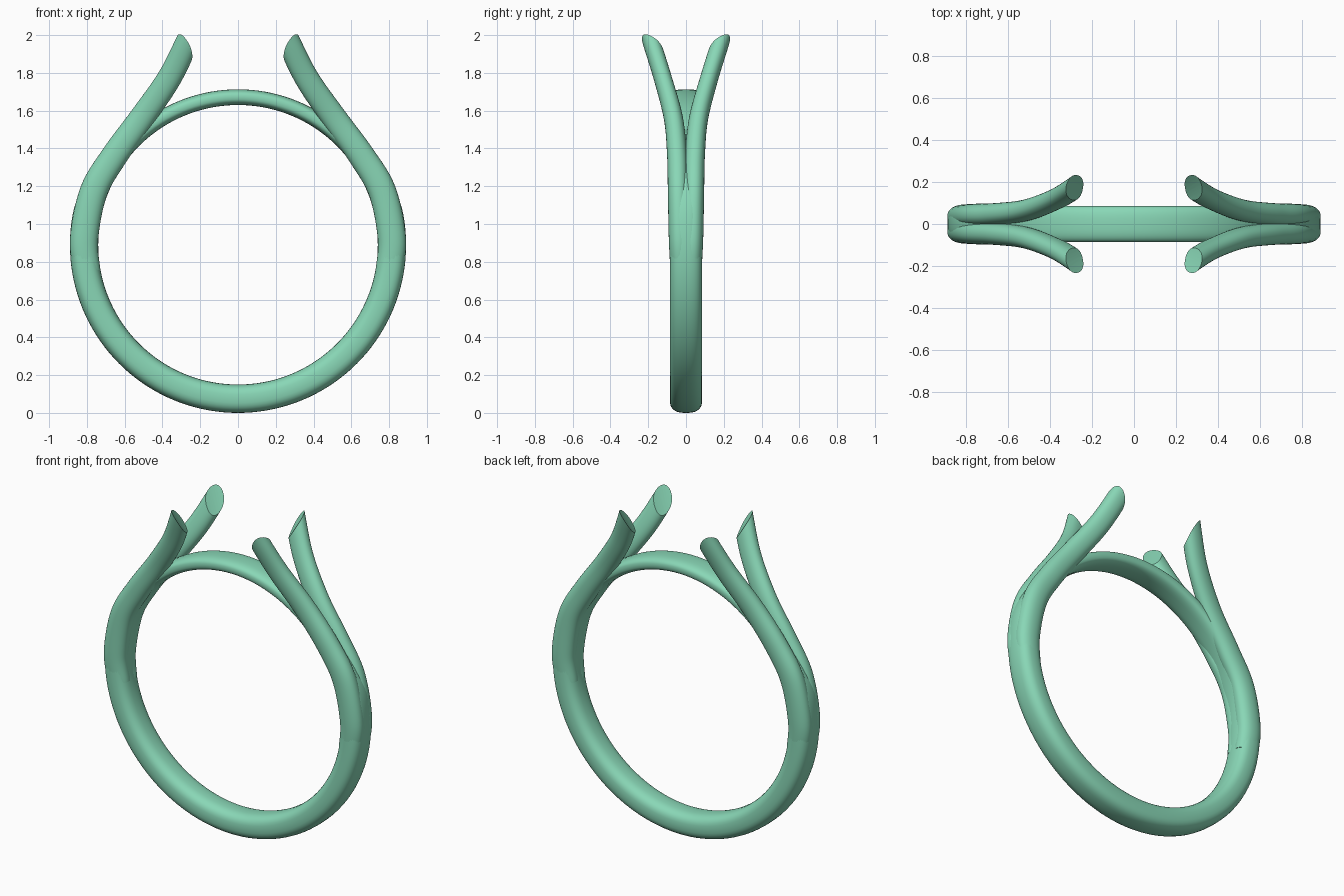
import bpy, bmesh, math
from mathutils import Vector

if "Cube" in bpy.data.objects:
    bpy.data.objects.remove(bpy.data.objects["Cube"])

mat = bpy.data.materials.new("green")
mat.diffuse_color = (0.25, 0.68, 0.47, 1)
mat.use_nodes = True
mat.node_tree.nodes["Principled BSDF"].inputs["Base Color"].default_value = mat.diffuse_color
CZ, R_IN = 0.89, 0.74


def smoothstep(t):
    t = max(0.0, min(1.0, t))
    return t * t * (3 - 2 * t)


def section(center, n, b, hn, hb, power, count=32):
    """Rounded oval of points around a centre in the n/b plane."""
    pts = []
    for i in range(count):
        a = 2 * math.pi * i / count
        c, s = math.cos(a), math.sin(a)
        pts.append(center + n * hn * math.copysign(abs(c) ** (2 / power), c)
                   + b * hb * math.copysign(abs(s) ** (2 / power), s))
    return pts


def loft(name, rings, closed):
    bm = bmesh.new()
    rows = [[bm.verts.new(p) for p in ring] for ring in rings]
    m, k = len(rows), len(rows[0])
    for i in range(m if closed else m - 1):
        r0, r1 = rows[i], rows[(i + 1) % m]
        for j in range(k):
            bm.faces.new((r0[j], r0[(j + 1) % k], r1[(j + 1) % k], r1[j]))
    if not closed:
        bm.faces.new(rows[0])
        bm.faces.new(rows[-1])
    bmesh.ops.recalc_face_normals(bm, faces=bm.faces)
    me = bpy.data.meshes.new(name)
    bm.to_mesh(me)
    bm.free()
    ob = bpy.data.objects.new(name, me)
    bpy.context.collection.objects.link(ob)
    me.materials.append(mat)
    return ob


def shade(ob):
    bpy.ops.object.select_all(action='DESELECT')
    ob.select_set(True)
    bpy.context.view_layer.objects.active = ob
    bpy.ops.object.shade_smooth_by_angle(angle=math.radians(40))


# Finger band: full thickness below, thin bridge at the top
rings = []
for i in range(144):
    a = 2 * math.pi * i / 144
    elev = math.degrees(math.asin(math.sin(a)))
    thick = 0.15 - 0.067 * smoothstep((elev - 10) / 38)
    n = Vector((math.cos(a), 0, math.sin(a)))
    c = n * (R_IN + thick / 2) + Vector((0, 0, CZ))
    rings.append(section(c, n, Vector((0, 1, 0)), thick / 2, 0.086, 2.7))
shade(loft("band", rings, True))

# Prong path: x, y, z, half depth, half width
keys = [(0.798, 0.030, 0.75, 0.070, 0.052), (0.815, 0.036, 0.92, 0.0745, 0.055),
        (0.765, 0.042, 1.17, 0.073, 0.054), (0.655, 0.047, 1.36, 0.070, 0.053),
        (0.510, 0.067, 1.56, 0.067, 0.050), (0.368, 0.121, 1.765, 0.064, 0.047),
        (0.275, 0.178, 1.95, 0.062, 0.047), (0.225, 0.215, 2.07, 0.061, 0.047)]


def spline(keys, steps):
    out = []
    for i in range(len(keys) - 1):
        p = [keys[max(0, min(len(keys) - 1, i + d))] for d in (-1, 0, 1, 2)]
        for s in range(steps):
            t = s / steps
            out.append([0.5 * (2 * b + (c - a) * t + (2 * a - 5 * b + 4 * c - d) * t * t
                               + (3 * b - a - 3 * c + d) * t ** 3)
                        for a, b, c, d in zip(*p)])
    return out + [list(keys[-1])]


path = spline(keys, 8)
rings = []
for i, p in enumerate(path):
    t = Vector(path[min(i + 1, len(path) - 1)][:3]) - Vector(path[max(i - 1, 0)][:3])
    t.normalize()
    n = Vector((0, 1, 0)).cross(t).normalized()
    b = t.cross(n)
    rings.append(section(Vector(p[:3]), n, b, p[3], p[4], 2.2))
prongs = loft("prongs", rings, False)

# Conical stone seat that trims the prong tips
bpy.ops.mesh.primitive_cone_add(vertices=128, radius1=0.29 - 0.6 * 0.2,
                                radius2=0.29 + 0.6 * 0.34, depth=0.54,
                                location=(0, 0, 1.93))
seat = bpy.context.object
seat.name = "seat_cutter"
seat.hide_render = True
seat.hide_set(True)

cut = prongs.modifiers.new("seat_cut", 'BOOLEAN')
cut.operation = 'DIFFERENCE'
cut.solver = 'EXACT'
cut.object = seat
bpy.context.view_layer.objects.active = prongs
bpy.ops.object.modifier_apply(modifier=cut.name)
bpy.data.objects.remove(seat)
shade(prongs)
mir = prongs.modifiers.new("four_prongs", 'MIRROR')
mir.use_axis = (True, True, False)
mir.use_mirror_merge = False
